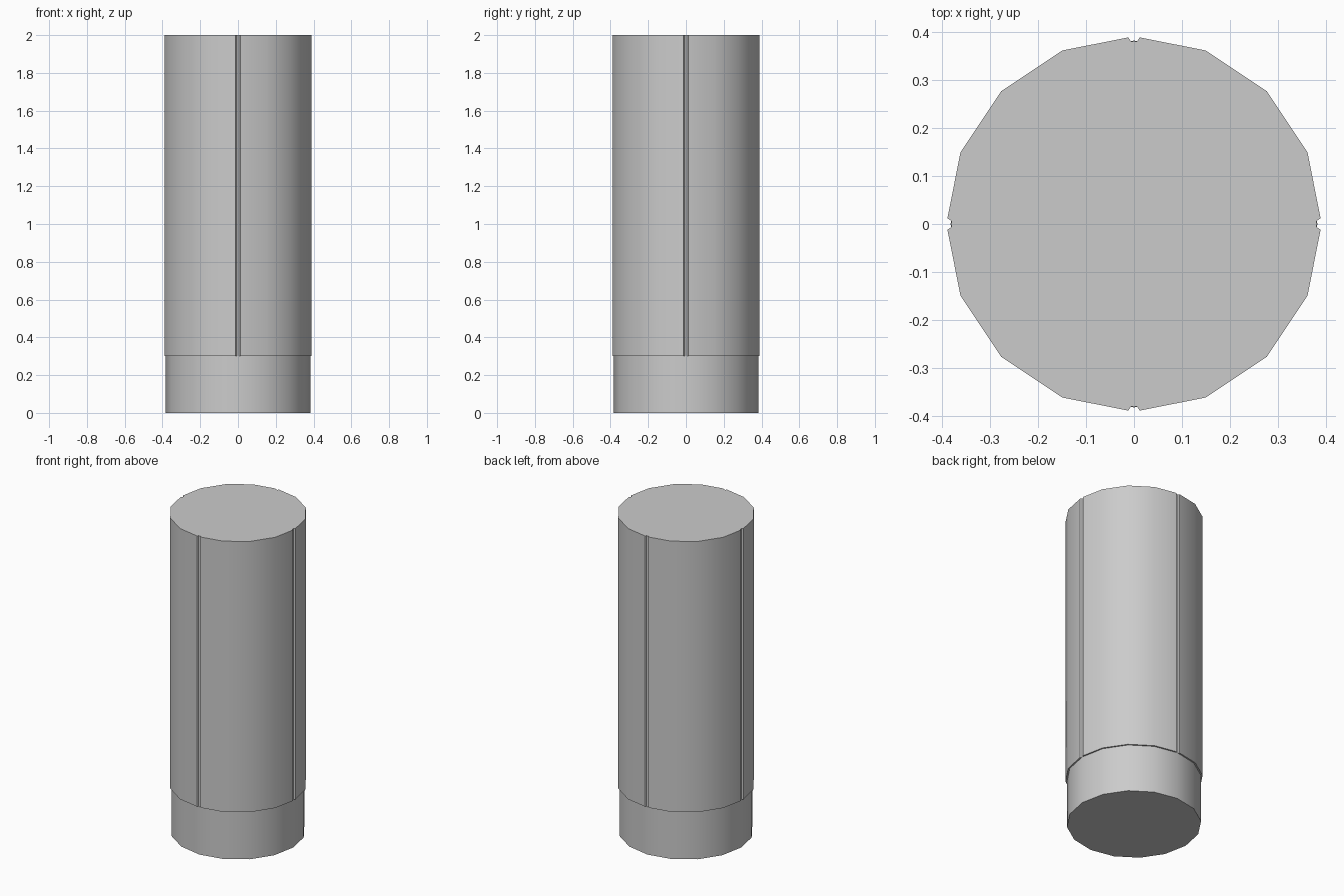
import bpy, bmesh
from math import sin, cos, pi, radians

if "Cube" in bpy.data.objects:
    bpy.data.objects.remove(bpy.data.objects["Cube"])

SIDES, R_UP, R_LOW = 16, 0.392, 0.383
SPLIT, TOP = 0.3, 2.0
GROOVE_HALF = 0.012


def prism(name, outline, z0, z1):
    """Extrude a closed outline upwards, smooth round the facets."""
    bm = bmesh.new()
    base = bm.faces.new([bm.verts.new((x, y, z0)) for x, y in outline])
    ext = bmesh.ops.extrude_face_region(bm, geom=[base], use_keep_orig=True)
    for v in ext["geom"]:
        if isinstance(v, bmesh.types.BMVert):
            v.co.z = z1
    bmesh.ops.recalc_face_normals(bm, faces=bm.faces)
    mesh = bpy.data.meshes.new(name)
    bm.to_mesh(mesh)
    bm.free()
    obj = bpy.data.objects.new(name, mesh)
    bpy.context.collection.objects.link(obj)
    bpy.ops.object.select_all(action='DESELECT')
    obj.select_set(True)
    bpy.context.view_layer.objects.active = obj
    bpy.ops.object.shade_smooth_by_angle(angle=radians(30))
    return obj


# Grooved upper barrel: every fourth corner becomes a small notch
lip = R_UP - GROOVE_HALF * sin(pi / SIDES) / cos(pi / SIDES)
notch = [(lip, -GROOVE_HALF), (0.381, -0.006), (0.381, 0.006), (lip, GROOVE_HALF)]
barrel = []
for i in range(SIDES):
    a = 2 * pi * i / SIDES
    for r, t in (notch if i % 4 == 0 else [(R_UP, 0)]):
        barrel.append((r * cos(a) - t * sin(a), r * sin(a) + t * cos(a)))
prism("upper_barrel", barrel, SPLIT, TOP)

# Plain, slightly narrower base
base = [(R_LOW * cos(2 * pi * i / SIDES), R_LOW * sin(2 * pi * i / SIDES))
        for i in range(SIDES)]
prism("lower_base", base, 0, SPLIT)
